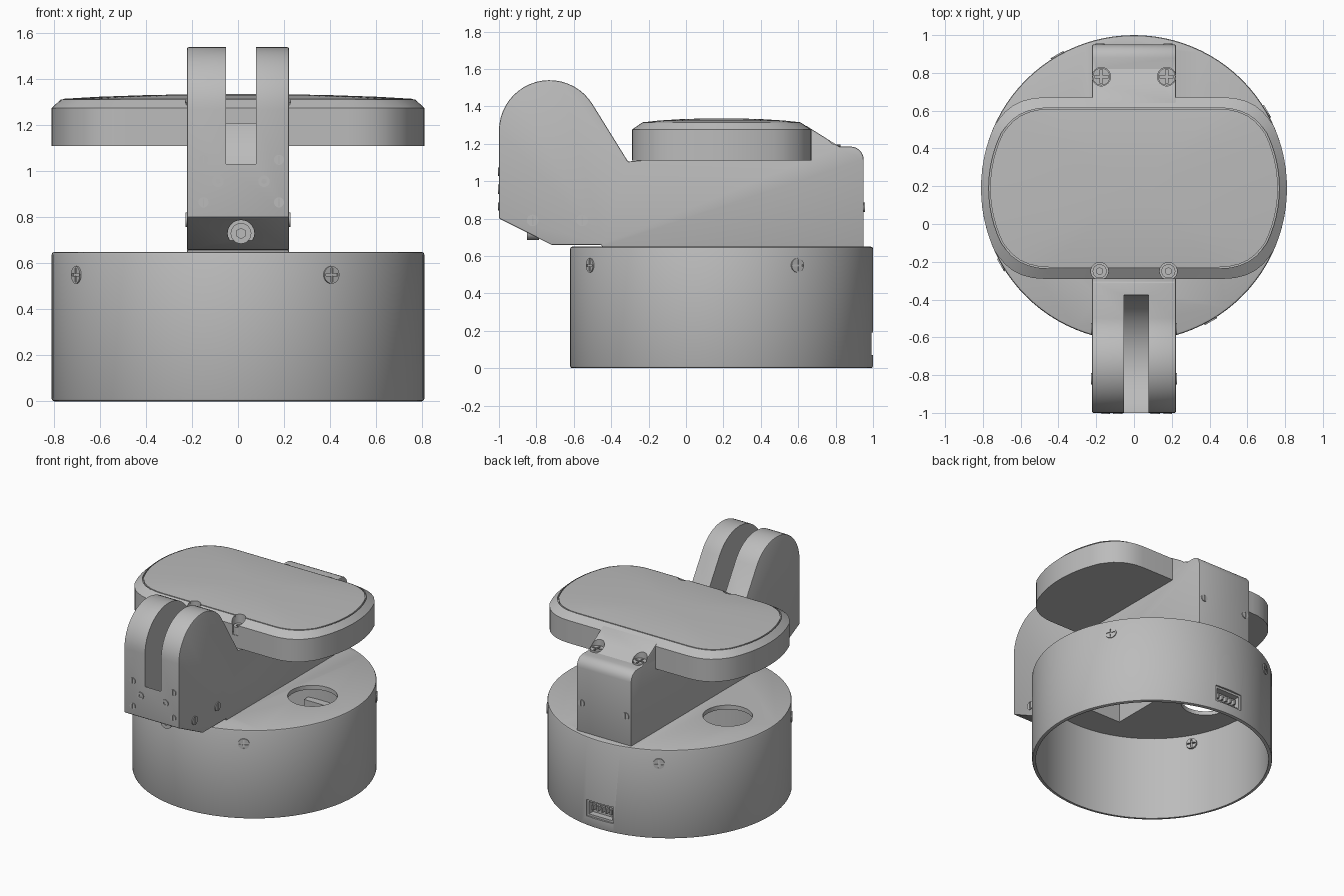
import bpy, bmesh, math
from mathutils import Vector, Matrix

if "Cube" in bpy.data.objects:
    bpy.data.objects.remove(bpy.data.objects["Cube"])

grey = bpy.data.materials.new("plain grey")
grey.diffuse_color = (0.5, 0.5, 0.5, 1)
grey.use_nodes = True
grey.node_tree.nodes["Principled BSDF"].inputs["Base Color"].default_value = grey.diffuse_color


def finish(name, bm):
    """Turn a bmesh into a named object."""
    bmesh.ops.recalc_face_normals(bm, faces=bm.faces)
    me = bpy.data.meshes.new(name)
    bm.to_mesh(me)
    bm.free()
    me.materials.append(grey)
    ob = bpy.data.objects.new(name, me)
    bpy.context.collection.objects.link(ob)
    return ob


def box(name, x0, x1, y0, y1, z0, z1):
    bm = bmesh.new()
    bmesh.ops.create_cube(bm, size=1)
    for v in bm.verts:
        v.co = ((x0 + x1) / 2 + v.co.x * (x1 - x0),
                (y0 + y1) / 2 + v.co.y * (y1 - y0),
                (z0 + z1) / 2 + v.co.z * (z1 - z0))
    return finish(name, bm)


def rod(name, start, end, r, sides=32):
    """Cylinder running between two points."""
    a, b = Vector(start), Vector(end)
    rot = (b - a).to_track_quat('Z', 'Y').to_matrix().to_4x4()
    bm = bmesh.new()
    bmesh.ops.create_cone(bm, cap_ends=True, segments=sides, radius1=r, radius2=r,
                          depth=(b - a).length,
                          matrix=Matrix.Translation((a + b) / 2) @ rot)
    return finish(name, bm)


def apply(ob):
    bpy.context.view_layer.update()
    dg = bpy.context.evaluated_depsgraph_get()
    me = bpy.data.meshes.new_from_object(ob.evaluated_get(dg))
    ob.modifiers.clear()
    ob.data = me


def bevel(ob, width, segments=2):
    m = ob.modifiers.new("bevel", 'BEVEL')
    m.width, m.segments = width, segments
    m.limit_method, m.angle_limit = 'ANGLE', math.radians(60)
    apply(ob)


def cut(ob, *cutters):
    for c in cutters:
        m = ob.modifiers.new("cut", 'BOOLEAN')
        m.operation, m.solver, m.object = 'DIFFERENCE', 'EXACT', c
        apply(ob)
        bpy.data.objects.remove(c)


def screw(name, loc, normal, r, kind, length=0.03, slot=0.015):
    """Screw head just proud of a surface: cross, slot or socket drive."""
    ob = rod(name, (0, 0, -length), (0, 0, 0.006), r, 24)
    w, s = r * 0.13, r * 0.8
    if kind == 'socket':
        cut(ob, rod("c", (0, 0, -slot), (0, 0, 0.1), r * 0.5, 6))
    else:
        cut(ob, box("c", -w, w, -s, s, -slot, 0.1))
    if kind == 'cross':
        cut(ob, box("c", -s, s, -w, w, -slot, 0.1))
    q = Vector(normal).to_track_quat('Z', 'Y').to_matrix().to_4x4()
    ob.data.transform(Matrix.Translation(loc) @ q)
    return ob


CY, R = 0.19, 0.81           # centre and radius of the base


# Base: open-bottomed can with two cable holes and a port opening
base = rod("base", (0, CY, 0), (0, CY, 0.65), R, 96)
bevel(base, 0.012)
cut(base, rod("c", (0, CY, -0.1), (0, CY, 0.62), R - 0.025, 96),
    box("c", -0.19, 0.19, -0.38, 0.92, 0.5, 0.8),
    box("c", -0.11, 0.11, 0.9, 1.1, 0.07, 0.19))
for sx in (-1, 1):
    cut(base, rod("c", (sx * 0.47, CY, 0.5), (sx * 0.47, CY, 0.8), 0.165, 48))
for k in range(4):
    a = math.radians(30 + 90 * k)
    n = Vector((math.cos(a), math.sin(a), 0))
    screw("base_screw", n * R + Vector((0, CY, 0.55)), n, 0.038, 'cross', 0.04, 0.06)

# Port with contact pins
port = box("port", -0.11, 0.11, 0.92, 0.985, 0.07, 0.19)
cut(port, box("c", -0.095, 0.095, 0.94, 1.1, 0.085, 0.175))
for k in range(5):
    x = -0.07 + 0.035 * k
    box("port_pin", x - 0.006, x + 0.006, 0.935, 0.975, 0.115, 0.15)

# Body: side profile (y, z) with the rounded hinge arm at the front
prof = [(-0.72, 0.66), (-1, 0.80)]
for k in range(21):
    a = math.radians(180 - 148.6 * k / 20)
    prof.append((-0.73 + 0.27 * math.cos(a), 1.27 + 0.27 * math.sin(a)))
prof += [(-0.31, 1.105), (-0.2, 1.115), (0.5, 1.2), (0.6, 1.3), (0.645, 1.295),
         (0.82, 1.185), (0.88, 1.185)]
for k in range(1, 7):
    a = math.radians(90 - 15 * k)
    prof.append((0.88 + 0.07 * math.cos(a), 1.115 + 0.07 * math.sin(a)))
prof += [(0.95, 0.645), (-0.45, 0.645), (-0.45, 0.66)]
bm = bmesh.new()
f = bm.faces.new([bm.verts.new((-0.222, y, z)) for y, z in prof])
ext = bmesh.ops.extrude_face_region(bm, geom=[f])
bmesh.ops.translate(bm, vec=(0.444, 0, 0),
                    verts=[g for g in ext["geom"] if isinstance(g, bmesh.types.BMVert)])
body = finish("body", bm)
bevel(body, 0.012)
# hinge slot, hollow interior and the recess in the lower slope
cut(body, rod("c", (-0.052, -0.73, 1.27), (0.078, -0.73, 1.27), 0.36, 64),
    box("c", -0.19, 0.19, -0.38, 0.92, 0.5, 1.08),
    rod("c", (0.013, -1.1, 0.73), (0.013, -0.8, 0.73), 0.058))
screw("lower_bolt", (0.013, -0.845, 0.73), (0, -1, 0), 0.045, 'socket', 0.06)

# Screws on the arm front, arm sides and body back
for x in (-0.15, 0.178):
    for z in (0.865, 1.05):
        screw("front_screw", (x, -1, z), (0, -1, 0), 0.022, 'slot')
for x in (-0.087, 0.113):
    screw("front_bolt", (x, -1, 0.957), (0, -1, 0), 0.025, 'socket')
for sx in (-1, 1):
    for y in (-0.82, -0.555):
        screw("side_screw", (sx * 0.222, y, 0.79), (sx, 0, 0), 0.031, 'slot')
    screw("back_screw", (sx * 0.18, 0.95, 0.86), (0, 1, 0), 0.025, 'slot')

# Head: rounded outline (quarter, mirrored) lofted through several levels
quarter = [(R * math.cos(math.radians(a)), R * math.sin(math.radians(a)))
           for a in range(0, 25, 4)]
quarter += [(0.715, 0.365), (0.682, 0.405), (0.64, 0.438), (0.59, 0.462),
            (0.535, 0.476), (0.48, 0.48), (0.24, 0.48), (0, 0.48)]
half = quarter + [(-x, y) for x, y in quarter[-2::-1]]
outline = half + [(x, -y) for x, y in half[-2:0:-1]]
levels = [(1, 1, 1.11), (1, 1, 1.275), (0.95, 0.885, 1.313), (0.95, 0.885, 1.3),
          (0.94, 0.873, 1.3), (0.94, 0.873, 1.315), (0.75, 0.7, 1.324),
          (0.5, 0.47, 1.331), (0.25, 0.23, 1.335)]
bm = bmesh.new()
rings = [[bm.verts.new((x * sx, CY + y * sy, z)) for x, y in outline]
         for sx, sy, z in levels]
n = len(outline)
for lo, hi in zip(rings, rings[1:]):
    for i in range(n):
        bm.faces.new((lo[i], lo[(i + 1) % n], hi[(i + 1) % n], hi[i]))
bm.faces.new(rings[0])
bm.faces.new(rings[-1])
head = finish("head", bm)

# Recessed screws holding the head, front and back
for sx in (-1, 1):
    x = sx * 0.182
    cut(head, rod("c", (x, -0.25, 1.2), (x, -0.25, 1.5), 0.046))
    screw("head_front_bolt", (x, -0.25, 1.25), (0, 0, 1), 0.037, 'socket', 0.055)
    x = sx * 0.173
    cut(body, rod("c", (x, 0.78, 1.17), (x, 0.78, 1.5), 0.049))
    screw("head_back_screw", (x, 0.78, 1.19), (0, 0, 1), 0.046, 'cross', 0.025)

# Smooth shading with sharp edges kept
for ob in bpy.context.collection.objects:
    ob.select_set(True)
bpy.context.view_layer.objects.active = body
bpy.ops.object.shade_smooth_by_angle(angle=math.radians(30))
